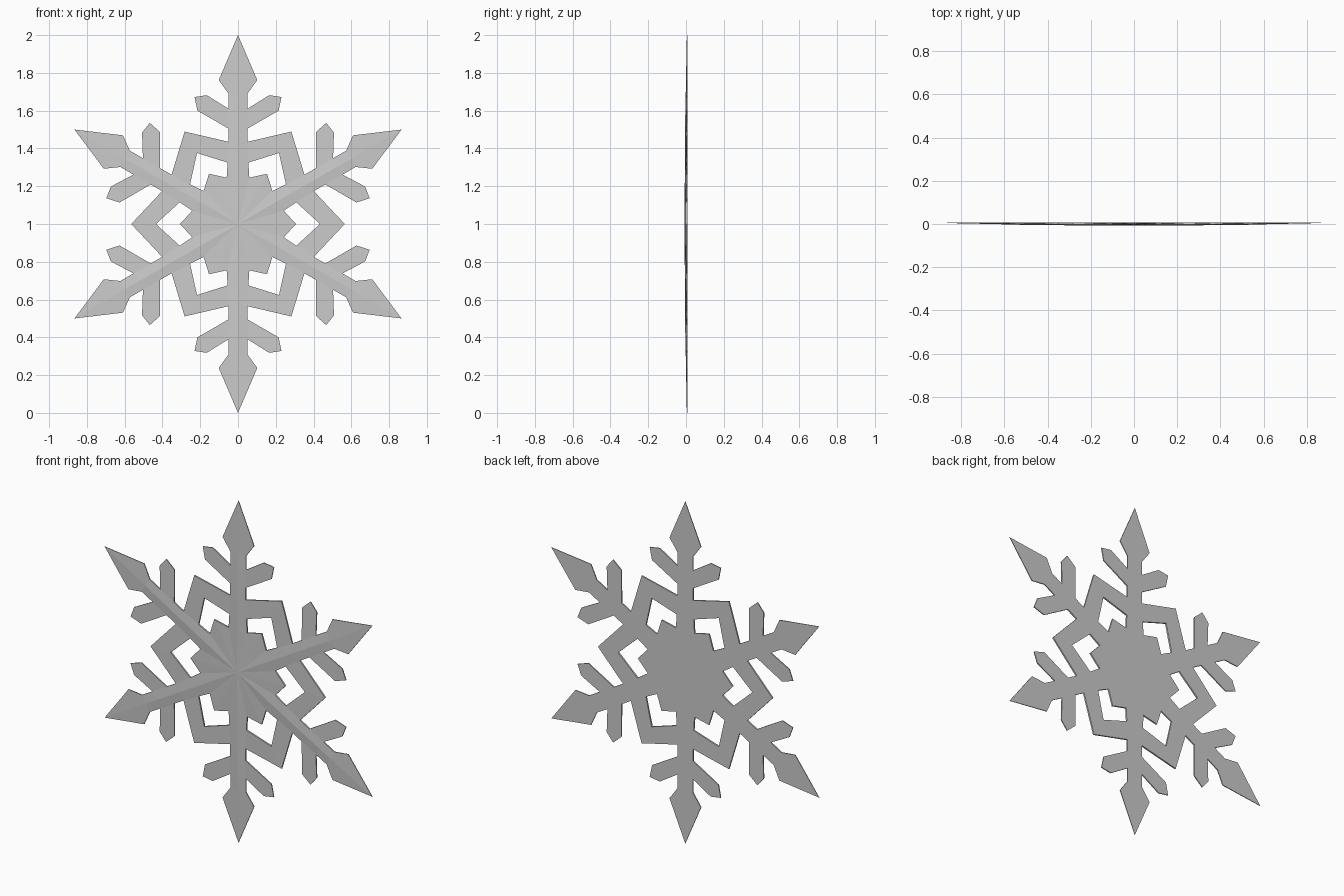
import bpy, bmesh, math

if "Cube" in bpy.data.objects:
    bpy.data.objects.remove(bpy.data.objects["Cube"])

BACK = 0.0075   # y of the flat back

# Half of one arm: name -> (across, along, height above the back)
P = {
    # ridge down the middle of the arm
    "c": (0, 0, .015), "a1": (0, .245, .014), "a2": (0, .325, .0135),
    "a3": (0, .435, .013), "a4": (0, .505, .0125), "a5": (0, .61, .011),
    "a6": (0, .69, .009), "tip": (0, 1, .003),
    # hub star, ring, side branch and spear head outline
    "hub_in": (.06, .245, .009), "hub_out": (.1535, .2659, .009),
    "ring_a": (.055, .325, .009), "ring_b": (.05, .435, .009),
    "ring_in": (.217, .3759, .010), "ring_out": (.2825, .4893, .009),
    "b1": (.05, .505, .008), "b2": (.05, .61, .007),
    "d1": (.165, .682, .006), "d2": (.23, .672, .005), "d3": (.215, .60, .006),
    "neck": (.05, .69, .006), "wide": (.102, .762, .005),
}
FACES = [
    "c hub_in hub_out", "c a1 hub_in",          # hub star
    "a1 a2 ring_a hub_in", "a2 a3 ring_b ring_a",
    "ring_a ring_b ring_out ring_in",            # ring
    "a3 a4 b1 ring_b", "a4 a5 b2 b1",
    "b1 b2 d1 d2 d3",                            # side branch
    "a5 a6 neck b2", "a6 tip wide neck",         # spear head
]

bm = bmesh.new()

# Six arms, each mirrored about its ridge
for k in range(6):
    ang = k * math.pi / 3
    s, c = math.sin(ang), math.cos(ang)
    for side in (1, -1):
        vs = {}
        for name, (u, r, h) in P.items():
            u *= side
            vs[name] = bm.verts.new((u * c + r * s, BACK - h, 1 + r * c - u * s))
        for f in FACES:
            loop = [vs[n] for n in f.split()]
            bm.faces.new(loop if side == 1 else loop[::-1])
bmesh.ops.remove_doubles(bm, verts=bm.verts, dist=0.0005)

# Thin rim and flat back
ext = bmesh.ops.extrude_face_region(bm, geom=bm.faces[:], use_keep_orig=True)
for v in ext["geom"]:
    if isinstance(v, bmesh.types.BMVert):
        v.co.y = BACK
bmesh.ops.recalc_face_normals(bm, faces=bm.faces)

mesh = bpy.data.meshes.new("snowflake")
bm.to_mesh(mesh)
bm.free()
bpy.context.collection.objects.link(bpy.data.objects.new("snowflake", mesh))
